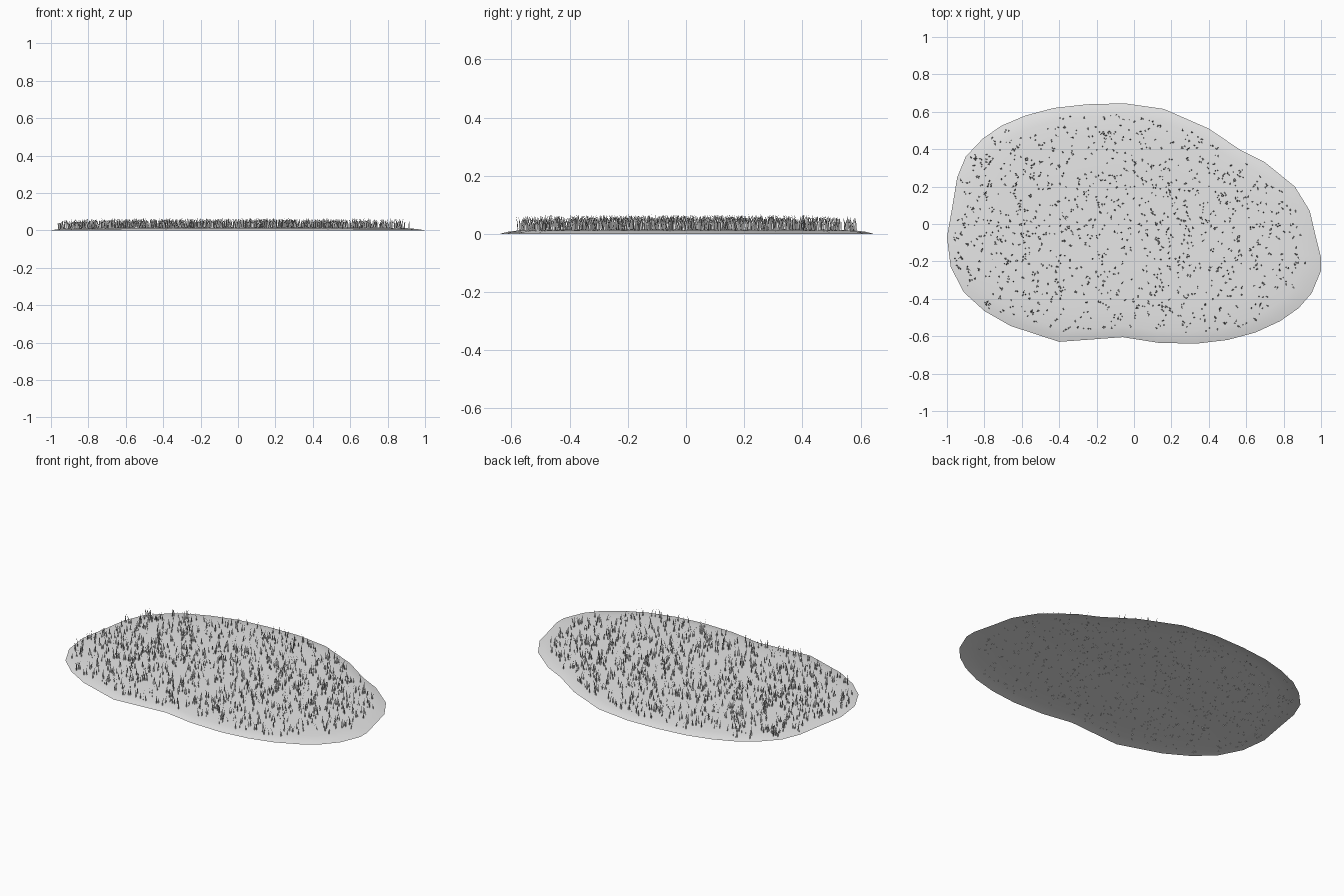
import bpy, bmesh, math, random
from mathutils import Vector

random.seed(4)
if "Cube" in bpy.data.objects:
    bpy.data.objects.remove(bpy.data.objects["Cube"])

grey = bpy.data.materials.new("plain_grey")
grey.use_nodes = True
grey.diffuse_color = (0.8, 0.8, 0.8, 1)
grey.node_tree.nodes["Principled BSDF"].inputs["Base Color"].default_value = (0.8, 0.8, 0.8, 1)

# Outline of the turf patch, counter-clockwise
OUTLINE = [Vector(p) for p in (
    (.16, .615), (-.05, .645), (-.25, .64), (-.43, .62), (-.58, .58), (-.71, .525),
    (-.81, .455), (-.9, .36), (-.945, .25), (-.97, .1), (-1, -.07), (-.98, -.23),
    (-.91, -.365), (-.8, -.465), (-.66, -.545), (-.4, -.63), (-.06, -.605),
    (.13, -.635), (.33, -.64), (.5, -.62), (.65, -.58), (.78, -.52), (.88, -.45),
    (.95, -.37), (1, -.25), (1, -.18), (.97, -.06), (.94, .07), (.86, .2),
    (.7, .33), (.57, .395), (.4, .51))]
COUNT = len(OUTLINE)
# Dome profile: share of the way out, height
PROFILE = ((1, 0), (.96, .007), (.9, .012), (.75, .015), (.4, .017))


def make_object(name, bm, smooth):
    mesh = bpy.data.meshes.new(name)
    bm.to_mesh(mesh)
    bm.free()
    mesh.materials.append(grey)
    for face in mesh.polygons:
        face.use_smooth = smooth
    obj = bpy.data.objects.new(name, mesh)
    bpy.context.collection.objects.link(obj)
    return obj


def ground_height(reach):
    """Height of the dome at a share of the way out."""
    for (outer, low), (inner, high) in zip(PROFILE, PROFILE[1:]):
        if reach >= inner:
            return low + (high - low) * (outer - reach) / (outer - inner)
    return PROFILE[-1][1]


# Shallow open dome of ground: scaled rings bridged from the rim to the crown
bm = bmesh.new()
rings = [[bm.verts.new((p.x * scale, p.y * scale, z)) for p in OUTLINE]
         for scale, z in PROFILE]
for low, high in zip(rings, rings[1:]):
    for i in range(COUNT):
        j = (i + 1) % COUNT
        bm.faces.new((low[i], low[j], high[j], high[i]))
bm.faces.new(rings[-1])
make_object("ground", bm, True)


def add_blade(bm, base, height):
    """Slim tapered blade with one bend."""
    turn = random.uniform(0, math.tau)
    side = Vector((math.cos(turn), math.sin(turn), 0))
    lean = Vector((-side.y, side.x, 0)) * random.uniform(.004, .018)
    half = side * random.uniform(.0025, .004)
    middle = base + lean * .3 + Vector((0, 0, height * .55))
    tip = base + lean + Vector((0, 0, height))
    a, b = bm.verts.new(base - half), bm.verts.new(base + half)
    c, d = bm.verts.new(middle + half * .75), bm.verts.new(middle - half * .75)
    bm.faces.new((a, b, c, d))
    bm.faces.new((d, c, bm.verts.new(tip)))


# Grass spread evenly over the wedges of the outline, denser at the -x end
wedges = list(zip(OUTLINE, OUTLINE[1:] + OUTLINE[:1]))
weights = [abs(a.cross(b)) * (1.3 if a.x < -.7 else 1) for a, b in wedges]
bm = bmesh.new()
for a, b in random.choices(wedges, weights, k=1150):
    rim = a.lerp(b, random.random())
    limit = .97 if rim.x < -.7 else .92
    reach = math.sqrt(random.random()) * limit
    for _ in range(random.choice((1, 1, 2))):
        base = Vector((rim.x * reach + random.uniform(-.008, .008),
                       rim.y * reach + random.uniform(-.008, .008),
                       ground_height(reach) - .002))
        add_blade(bm, base, random.uniform(.038, .053))
make_object("grass_blades", bm, False)
